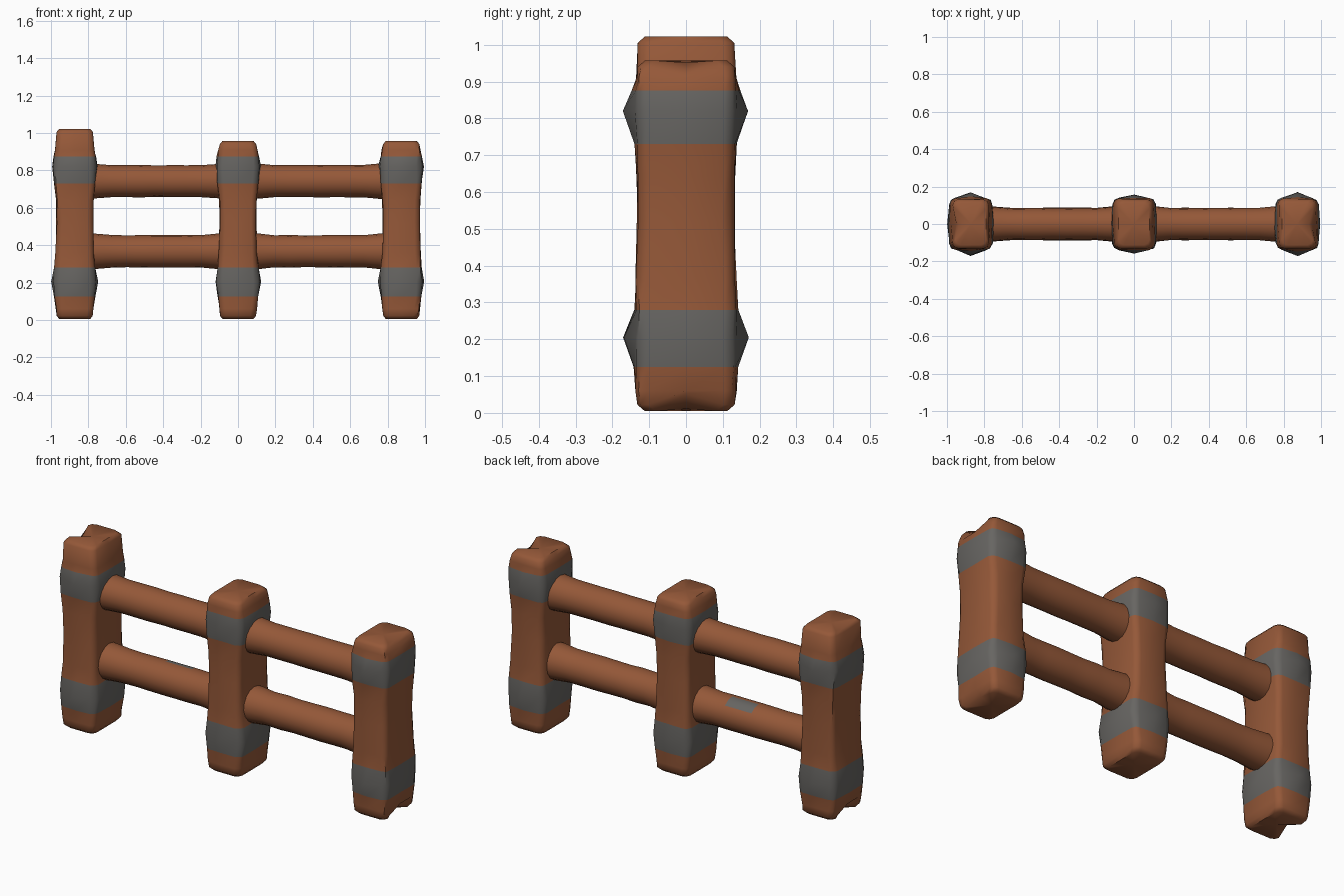
import bpy, bmesh, math, random
from mathutils import Vector

if "Cube" in bpy.data.objects:
    bpy.data.objects.remove(bpy.data.objects["Cube"])

random.seed(4)


def material(name, rgb):
    m = bpy.data.materials.new(name)
    m.diffuse_color = (*rgb, 1)
    m.use_nodes = True
    m.node_tree.nodes["Principled BSDF"].inputs["Base Color"].default_value = m.diffuse_color
    return m


WOOD = material("brown wood", (0.30, 0.098, 0.04))
IRON = material("grey iron", (0.135, 0.13, 0.122))


def loft(name, rings, cap_push, axis, rule, angle):
    """Skin a list of point rings, cap both ends, colour faces by rule."""
    bm = bmesh.new()
    loops = [[bm.verts.new(p) for p in r] for r in rings]
    n = len(loops[0])
    for a, b in zip(loops, loops[1:]):
        for i in range(n):
            j = (i + 1) % n
            bm.faces.new((a[i], a[j], b[j], b[i]))
    for ring, s in ((loops[0], -1), (loops[-1], 1)):
        c = sum((v.co for v in ring), Vector()) / n
        c[axis] += s * cap_push
        cv = bm.verts.new(c)
        for i in range(n):
            bm.faces.new((ring[i], ring[(i + 1) % n], cv))
    bmesh.ops.recalc_face_normals(bm, faces=bm.faces)
    for f in bm.faces:
        f.material_index = 1 if rule(f.calc_center_median(), f.normal) else 0
    me = bpy.data.meshes.new(name)
    bm.to_mesh(me)
    bm.free()
    me.materials.append(WOOD)
    me.materials.append(IRON)
    ob = bpy.data.objects.new(name, me)
    bpy.context.collection.objects.link(ob)
    bpy.ops.object.select_all(action='DESELECT')
    bpy.context.view_layer.objects.active = ob
    ob.select_set(True)
    bpy.ops.object.shade_smooth_by_angle(angle=math.radians(angle))
    return ob


def post_section(cx, z, hx, hy, bx, by, c):
    """Rounded rectangle whose side middles bulge by bx and by."""
    e = c * 0.3
    pts = [(hx + bx, 0), (hx, hy - c), (hx - e, hy - e), (hx - c, hy),
           (0, hy + by), (c - hx, hy), (e - hx, hy - e), (-hx, hy - c),
           (-hx - bx, 0), (-hx, c - hy), (e - hx, e - hy), (c - hx, -hy),
           (0, -hy - by), (hx - c, -hy), (hx - e, e - hy), (hx, c - hy)]
    return [Vector((cx + x, y, z)) for x, y in pts]


def post(name, cx, top, bulge, chip_side):
    # z, half width, half depth, bulge share, corner size
    prof = [(0.005, .083, .112, 0, .03), (0.022, .096, .132, 0, .03),
            (0.06, .100, .135, 0, .03), (0.125, .107, .136, .15, .03),
            (0.205, .116, .139, 1, .035), (0.28, .108, .137, .1, .03),
            (0.36, .102, .135, 0, .03), (0.52, .098, .131, 0, .03),
            (0.64, .100, .132, 0, .03), (0.73, .109, .135, .1, .03),
            (0.82, .116, .139, 1, .035), (0.875, .110, .136, .3, .03),
            (0.91, .103, .134, 0, .03), (top - 0.02, .097, .131, 0, .03),
            (top - 0.003, .083, .112, 0, .03)]
    rings = [post_section(cx, z, hx, hy, .007 * b, bulge * b, c)
             for z, hx, hy, b, c in prof]
    # uneven hewn surface
    for r in rings[2:-2]:
        for p in r:
            p.x += random.uniform(-.003, .003)
            p.y += random.uniform(-.003, .003)
    # chipped ends on the outward side
    if chip_side:
        k = 0 if chip_side > 0 else 8
        for ring, dz in ((rings[0], .025), (rings[1], .03), (rings[-1], -.025), (rings[-2], -.02)):
            ring[k].x -= chip_side * 0.02
            ring[k].z += dz

    def banded(c, nrm):
        return .125 < c.z < .28 or .73 < c.z < .875
    loft(name, rings, -0.004, 2, banded, 50)


post("left_post", -0.873, 1.025, 0.030, -1)
post("middle_post", 0.0, 0.96, 0.016, 0)
post("right_post", 0.873, 0.96, 0.030, 1)


def rail(name, z, side, patched):
    """Round log between two posts, a little thicker where it meets them."""
    rings = []
    for k in range(11):
        x = 0.04 + 0.79 * k / 10
        near = max(0, 1 - min(x - 0.08, 0.79 - x) / 0.12)
        r = 0.086 + 0.01 * min(near, 1) + random.uniform(-.002, .002)
        rings.append([Vector((side * x, r * math.cos(a), z + r * math.sin(a)))
                      for a in (math.tau * i / 16 for i in range(16))])
    if side < 0:
        rings.reverse()

    # small worn grey spot on the upper back of one log
    def spot(c, nrm):
        return patched and -.42 < c.x < -.28 and nrm.z > .75 and nrm.y > 0
    loft(name, rings, 0, 0, spot, 40)


for side, word in ((-1, "left"), (1, "right")):
    rail(word + "_lower_rail", 0.367, side, side < 0)
    rail(word + "_upper_rail", 0.742, side, False)
